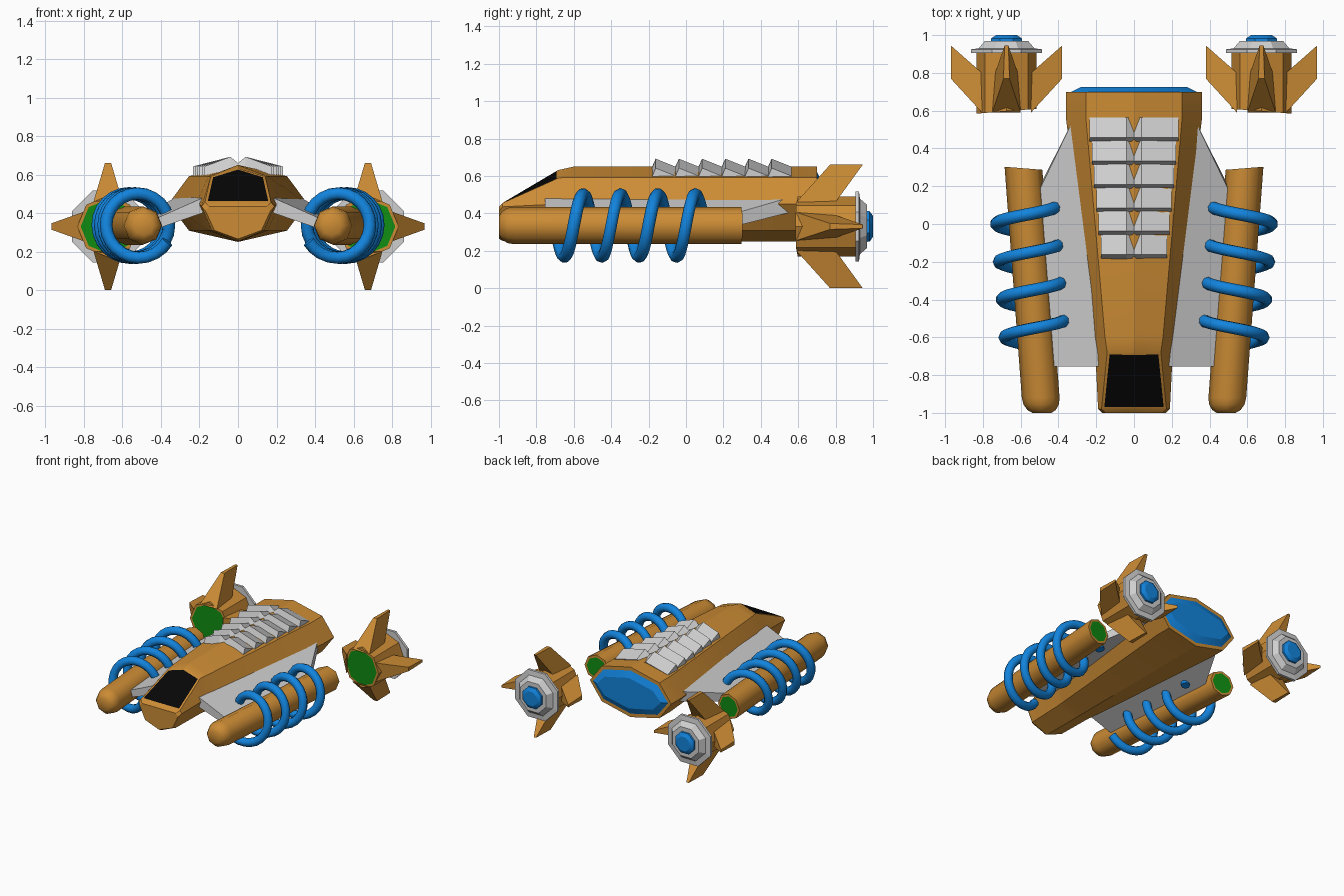
import bpy, bmesh, math
from mathutils import Vector

if "Cube" in bpy.data.objects:
    bpy.data.objects.remove(bpy.data.objects["Cube"])

def material(name, rgb):
    m = bpy.data.materials.new(name)
    m.diffuse_color = (*rgb, 1)
    m.use_nodes = True
    m.node_tree.nodes["Principled BSDF"].inputs["Base Color"].default_value = m.diffuse_color
    return m

ORANGE = material("orange", (0.60, 0.26, 0.035))
GREY = material("light_grey", (0.62, 0.62, 0.62))
BLUE = material("blue", (0.006, 0.23, 0.72))
GREEN = material("green", (0.005, 0.27, 0.006))
BLACK = material("black", (0.002, 0.002, 0.002))

def loft(name, rings, mats, detail=None, smooth=None):
    """Skin a list of point rings, cap both ends, then run an optional detail step."""
    bm = bmesh.new()
    vs = [[bm.verts.new(p) for p in r] for r in rings]
    n = len(rings[0])
    side = [[bm.faces.new((a[k], a[(k + 1) % n], b[(k + 1) % n], b[k])) for k in range(n)]
            for a, b in zip(vs, vs[1:])]
    caps = [bm.faces.new(vs[0]), bm.faces.new(vs[-1])]
    bmesh.ops.recalc_face_normals(bm, faces=bm.faces[:])
    if detail:
        detail(bm, side, caps)
    me = bpy.data.meshes.new(name)
    bm.to_mesh(me)
    bm.free()
    for m in mats:
        me.materials.append(m)
    ob = bpy.data.objects.new(name, me)
    bpy.context.collection.objects.link(ob)
    if smooth:
        bpy.ops.object.select_all(action='DESELECT')
        ob.select_set(True)
        bpy.context.view_layer.objects.active = ob
        bpy.ops.object.shade_smooth_by_angle(angle=math.radians(smooth))
    return ob

def inset(bm, face, thickness, depth=0.0):
    bmesh.ops.inset_individual(bm, faces=[face], thickness=thickness, depth=depth)

def octagon(cx, y, cz, rx, rz, shear=0.0, turn=0.0):
    pts = []
    for k in range(8):
        a = math.pi / 4 * k + turn
        dx = rx * math.sin(a)
        pts.append((cx + dx, y + shear * dx, cz + rz * math.cos(a)))
    return pts

def half_ring(y, top, diag, side, low, bottom):
    """Symmetric eight-point hull section from its right half."""
    right = [diag, side, low]
    return ([(0, y, top)] + [(x, y, z) for x, z in right] + [(0, y, bottom)]
            + [(-x, y, z) for x, z in reversed(right)])

# Hull with glazed nose and blue rear engine
hull_rings = [
    half_ring(-1.0, .435, (.15, .435), (.168, .41), (.122, .31), .265),
    half_ring(-.98, .455, (.172, .455), (.19, .435), (.136, .308), .252),
    half_ring(-.68, .632, (.142, .59), (.205, .45), (.145, .31), .25),
    octagon(0, -.60, .45, .217, .2),
    octagon(0, .56, .45, .36, .2),
    octagon(0, .70, .45, .36, .2),
]

def hull_detail(bm, side, caps):
    glass = [side[1][0], side[1][7]]
    bmesh.ops.inset_region(bm, faces=glass, thickness=.014, use_even_offset=True)
    for f in glass:
        f.material_index = 1
    inset(bm, caps[1], .028)
    caps[1].material_index = 2
    before = set(bm.faces)
    inset(bm, caps[1], .05, .024)
    for f in set(bm.faces) - before:
        f.material_index = 2

loft("hull", hull_rings, [ORANGE, BLACK, BLUE], hull_detail, 25)

# Toothed vents along the deck
for s, tag in ((1, "right"), (-1, "left")):
    for i in range(6):
        y = -.19 + .124 * i
        w = .175 + .012 * i
        rings = []
        for x, base, top in ((0, .63, .66), (.04, .62, .692), (w, .575, .642)):
            rings.append([(s * x, y, base), (s * x, y + .028, top),
                          (s * x, y + .135, top - .043), (s * x, y + .124, base)])
        loft(f"deck_vent_{tag}_{i + 1}", rings, [GREY])

def pod_front(bm, side, caps):
    inset(bm, caps[0], .018)
    caps[0].material_index = 1

def nacelle_rear(bm, side, caps):
    inset(bm, caps[1], .018)
    caps[1].material_index = 1

for s, tag in ((1, "right"), (-1, "left")):
    # Sloping wing between hull and nacelle
    root = [(.17, -.755, .485), (.32, .555, .485), (.32, .555, .405), (.17, -.755, .405)]
    tip = [(.43, -.755, .37), (.51, .16, .37), (.50, .20, .315), (.43, -.755, .315)]
    loft(f"wing_{tag}", [[(s * x, y, z) for x, y, z in r] for r in (root, tip)], [GREY])

    # Nacelle tube, splayed outward to the rear
    def axis_x(y):
        return s * (.488 + .075 * (y + 1))
    tube = [octagon(axis_x(y), y, .335, r, r, sh) for y, r, sh in
            ((-1.0, .05, 0), (-.985, .075, 0), (-.955, .094, 0), (-.92, .1, 0),
             (.295, .1, s * .08))]
    loft(f"nacelle_{tag}", tube, [ORANGE, GREEN], nacelle_rear, 50)

    # Coil wound round the nacelle
    cu = bpy.data.curves.new(f"coil_{tag}", 'CURVE')
    cu.dimensions = '3D'
    cu.bevel_depth = .033
    cu.bevel_resolution = 2
    cu.use_fill_caps = True
    sp = cu.splines.new('POLY')
    steps = 94
    sp.points.add(steps)
    for k in range(steps + 1):
        t = k / 24
        a = 2 * math.pi * t
        y = .10 - .2 * t
        sp.points[k].co = (axis_x(y) - s * .167 * math.cos(a), y,
                           .335 + .167 * math.sin(a), 1)
    cu.materials.append(BLUE)
    bpy.context.collection.objects.link(bpy.data.objects.new(f"coil_{tag}", cu))

    # Rear engine pod body with green front
    cx, cz = s * .675, .33
    loft(f"pod_body_{tag}", [octagon(cx, .597, cz, .16, .16, -s * .08),
                             octagon(cx, .91, cz, .16, .16)],
         [ORANGE, GREEN], pod_front)
    # Pod collar and exhaust
    loft(f"pod_collar_{tag}", [octagon(cx, y, cz, r, r, 0, math.pi / 8) for y, r in
                               ((.905, .203), (.925, .203), (.93, .16), (.968, .125))], [GREY])
    loft(f"pod_exhaust_{tag}", [octagon(cx, y, cz, r, r, 0, math.pi / 8) for y, r in
                                ((.95, .09), (.982, .088), (1.0, .06))], [BLUE], None, 30)
    # Four wedge fins
    for i, reach in enumerate((.295, .33, .295, .33)):
        a = math.pi / 2 * i
        out = Vector((math.cos(a), 0, math.sin(a)))
        across = Vector((-math.sin(a), 0, math.cos(a)))
        rings = []
        for r, yf, yb, tf, tb in ((.13, .59, .80, .075, .06), (reach, .77, .945, .016, .010)):
            c = Vector((cx, 0, cz)) + out * r
            rings.append([c + across * t + Vector((0, y, 0))
                          for y, t in ((yf, -tf), (yf, tf), (yb, tb), (yb, -tb))])
        loft(f"pod_fin_{tag}_{i + 1}", rings, [ORANGE])
